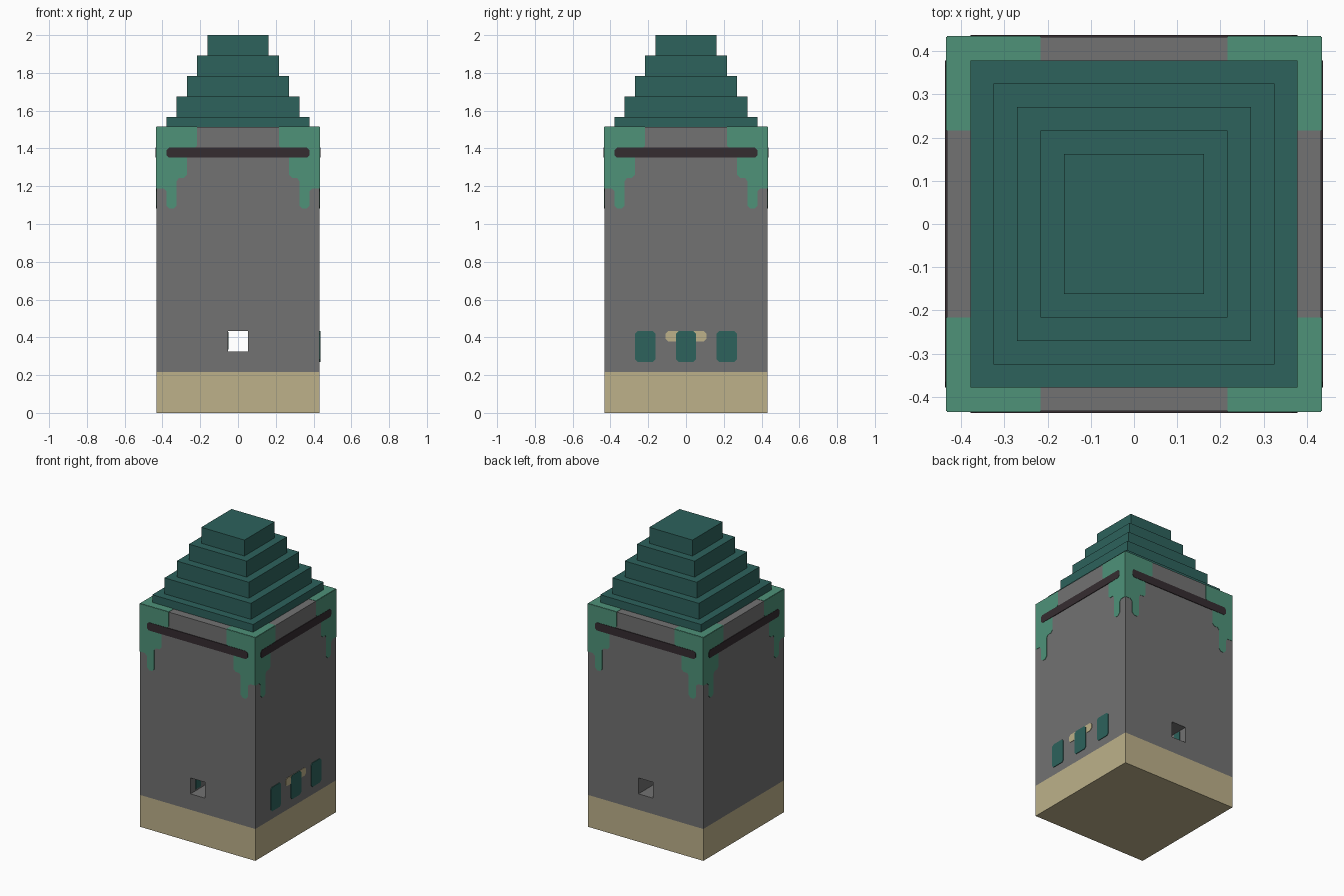
import bpy, bmesh, math
from mathutils import Matrix, Vector

cube = bpy.data.objects.get("Cube")
if cube:
    bpy.data.objects.remove(cube, do_unlink=True)

U = 2 / 37      # one block unit; the tower is 37 units tall
HALF = 8        # half width of the tower in units
THICK = 0.04    # thickness of painted plates in units


def material(name, hex_code):
    srgb = [int(hex_code[i:i + 2], 16) / 255 for i in (0, 2, 4)]
    color = [((c + 0.055) / 1.055) ** 2.4 for c in srgb] + [1]
    mat = bpy.data.materials.new(name)
    mat.use_nodes = True
    mat.diffuse_color = color
    mat.node_tree.nodes["Principled BSDF"].inputs["Base Color"].default_value = color
    return mat


stone = material("grey stone", "727272")
sand = material("sand", "BDB18A")
teal = material("dark teal", "2D625C")
moss = material("moss green", "4E9279")
wood = material("dark wood", "352C30")


def finish(name, bm, mat):
    bmesh.ops.recalc_face_normals(bm, faces=bm.faces)
    mesh = bpy.data.meshes.new(name)
    bm.to_mesh(mesh)
    bm.free()
    mesh.materials.append(mat)
    obj = bpy.data.objects.new(name, mesh)
    bpy.context.collection.objects.link(obj)
    return obj


def box(name, mat, x, y, z):
    """Box from (low, high) ranges in units."""
    bm = bmesh.new()
    bmesh.ops.create_cube(bm, size=1)
    for v in bm.verts:
        v.co = Vector([(lo + hi) / 2 + c * (hi - lo)
                       for c, (lo, hi) in zip(v.co, (x, y, z))]) * U
    return finish(name, bm, mat)


def plate(name, mat, outline, angle, depth=HALF, thick=THICK):
    """Thin outline lying on the wall that faces the given angle from the front."""
    bm = bmesh.new()
    face = bm.faces.new([bm.verts.new((x, -depth, z)) for x, z in outline])
    new = bmesh.ops.extrude_face_region(bm, geom=[face])["geom"]
    bmesh.ops.translate(bm, vec=(0, -thick, 0),
                        verts=[g for g in new if isinstance(g, bmesh.types.BMVert)])
    turn = Matrix.Rotation(math.radians(angle), 4, 'Z') @ Matrix.Scale(U, 4)
    bmesh.ops.transform(bm, matrix=turn, verts=bm.verts)
    return finish(name, bm, mat)


def rounded(x0, x1, z0, z1, c=0.25):
    """Rectangle with cut corners."""
    return [(x0 + c, z0), (x1 - c, z0), (x1, z0 + c), (x1, z1 - c),
            (x1 - c, z1), (x0 + c, z1), (x0, z1 - c), (x0, z0 + c)]


# Plinth and tower body
wide = (-HALF, HALF)
box("plinth", sand, wide, wide, (0, 4))
body = box("tower_body", stone, wide, wide, (4, 28))

# Square passage running from front to back
cutter = box("passage_cutter", stone, (-1, 1), (-9, 9), (6, 8))
cutter.hide_render = True
cut = body.modifiers.new("passage", 'BOOLEAN')
cut.operation = 'DIFFERENCE'
cut.solver = 'EXACT'
cut.object = cutter
bpy.context.view_layer.objects.active = body
bpy.ops.object.modifier_apply(modifier=cut.name)
bpy.data.objects.remove(cutter, do_unlink=True)

# Teal strips on one passage wall
for name, y in (("front", -6.5), ("back", 6.5)):
    box("passage_strip_" + name, teal, (-1, -0.95), (y - 0.5, y + 0.5), (6.2, 7.9))

# Stepped roof
for i in range(5):
    r = 7 - i
    box(f"roof_step_{i + 1}", teal, (-r, r), (-r, r), (28 if i == 0 else 27 + 2 * i, 29 + 2 * i))

# Moss drips at the upper corners and a beam, on every wall
drip = [(8, 28), (4, 28), (4, 26.2), (4.2, 26), (4.8, 25.2), (5, 25), (5, 23.3),
        (5.3, 23), (5.8, 23), (6, 22.7), (6, 20.3), (6.3, 20), (6.7, 20),
        (7, 20.3), (7, 21.7), (7.3, 22), (8, 22)]
for side, angle in (("front", 0), ("left", 90), ("back", 180), ("right", 270)):
    for half, s in (("a", 1), ("b", -1)):
        plate(f"{side}_moss_{half}", moss, [(s * x, z) for x, z in drip], angle)
    plate(f"{side}_beam", wood, rounded(-7, 7, 25, 26), angle, thick=2 * THICK)

# Moss squares on the top corners
for sx in (-1, 1):
    for sy in (-1, 1):
        box("top_moss", moss, sorted((sx * 4, sx * 8)), sorted((sy * 4, sy * 8)),
            (28, 28 + THICK))

# Windows and sill strip on the +x wall
plate("window_trim", sand, rounded(-2, 2, 7, 8), 90)
for i, x in enumerate((-4, 0, 4)):
    plate(f"window_{i + 1}", teal, rounded(x - 1, x + 1, 5, 8), 90, thick=2 * THICK)
